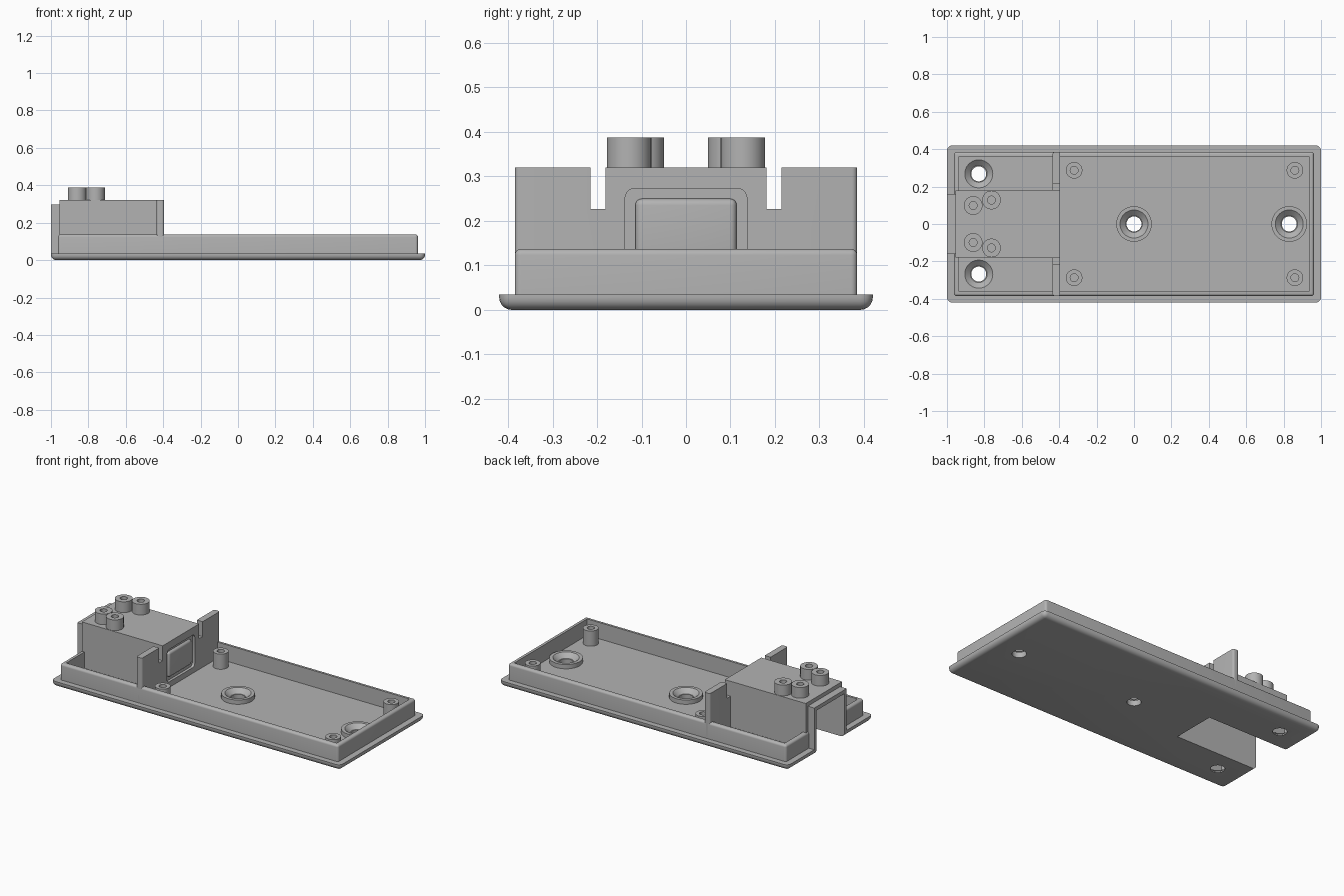
import bpy, bmesh
from mathutils import Matrix, Vector

cube = bpy.data.objects.get("Cube")
if cube:
    bpy.data.objects.remove(cube, do_unlink=True)

grey = bpy.data.materials.new("plain grey plastic")
grey.use_nodes = True
colour = (0.45, 0.45, 0.45, 1)
grey.diffuse_color = colour
grey.node_tree.nodes["Principled BSDF"].inputs["Base Color"].default_value = colour


def finish(name, bm):
    bmesh.ops.recalc_face_normals(bm, faces=bm.faces)
    mesh = bpy.data.meshes.new(name)
    bm.to_mesh(mesh)
    bm.free()
    mesh.materials.append(grey)
    ob = bpy.data.objects.new(name, mesh)
    bpy.context.collection.objects.link(ob)
    return ob


def box(name, lo, hi, radius=0, pick=None):
    """Box between two corners; edges chosen by pick(midpoint, direction) are rounded."""
    bm = bmesh.new()
    lo, hi = Vector(lo), Vector(hi)
    size = hi - lo
    bmesh.ops.create_cube(bm, size=1, matrix=Matrix.Translation((lo + hi) / 2) @ Matrix.Diagonal((*size, 1)))
    if radius:
        edges = []
        for e in bm.edges:
            a, b = e.verts[0].co, e.verts[1].co
            if pick((a + b) / 2, (b - a).normalized()):
                edges.append(e)
        bmesh.ops.bevel(bm, geom=edges, offset=radius, segments=5, profile=0.5, affect='EDGES')
    return finish(name, bm)


def cylinder(name, x, y, z0, z1, r0, r1=None):
    bm = bmesh.new()
    bmesh.ops.create_cone(bm, cap_ends=True, segments=40, radius1=r0, radius2=r0 if r1 is None else r1,
                          depth=z1 - z0, matrix=Matrix.Translation((x, y, (z0 + z1) / 2)))
    return finish(name, bm)


def combine(ob, others, operation='DIFFERENCE'):
    for other in others:
        mod = ob.modifiers.new("cut", 'BOOLEAN')
        mod.operation, mod.solver, mod.object = operation, 'EXACT', other
        bpy.context.view_layer.objects.active = ob
        bpy.ops.object.modifier_apply(modifier=mod.name)
        bpy.data.objects.remove(other, do_unlink=True)


def channel():
    return box("channel_cutter", (-1.1, -0.138, -0.1), (-0.43, 0.138, 0.272))


def vertical(m, d):
    return abs(d.z) > 0.9


FLOOR, RIM, TOP = 0.035, 0.137, 0.32
parts = []

# Base plate with rounded underside
base = box("base_plate", (-1, -0.42, 0), (1, 0.42, FLOOR), 0.028,
           lambda m, d: m.z < FLOOR - 0.001)
parts.append(base)

# Raised seats around the two centre-line screw holes
for x in (0, 0.83):
    combine(base, [cylinder("seat", x, 0, 0.02, 0.062, 0.095)], 'UNION')

# Countersunk through holes
for x, y, top in ((0, 0, 0.062), (0.83, 0, 0.062), (-0.83, 0.268, FLOOR), (-0.83, -0.268, FLOOR)):
    combine(base, [cylinder("hole", x, y, -0.1, 0.2, 0.04),
                   cylinder("countersink", x, y, top - 0.027, top + 0.001, 0.045, 0.076)])
combine(base, [channel()])

# Rim wall around the tray
rim = box("rim_wall", (-0.962, -0.385, 0.03), (0.962, 0.385, RIM), 0.014,
          lambda m, d: m.z > 0.05)
combine(rim, [box("rim_inside", (-0.936, -0.36, -0.1), (0.936, 0.36, 0.5)), channel()])
parts.append(rim)

# Hollow housing, open below and at its end, with a stepped lip
housing = box("housing", (-0.955, -0.18, 0.03), (-0.395, 0.18, TOP))
lip = box("housing_lip", (-1, -0.16, 0.03), (-0.9, 0.16, 0.296))
combine(housing, [lip], 'UNION')
combine(housing, [channel()])

# Grooved window with a rounded pad in the housing face
combine(housing, [box("window", (-0.412, -0.137, 0.07), (-0.3, 0.137, 0.273), 0.022,
                      lambda m, d: abs(d.x) > 0.9)])
parts.append(housing)
parts.append(box("window_pad", (-0.415, -0.114, 0.093), (-0.396, 0.114, 0.25), 0.015,
                 lambda m, d: abs(d.x) > 0.9 or m.x > -0.4))

for side, s in (("left", 1), ("right", -1)):
    # Partition fins with a notch beside the housing
    y0, y1 = sorted((s * 0.178, s * 0.385))
    fin = box(side + "_partition_fin", (-0.435, y0, 0.03), (-0.395, y1, TOP), 0.012,
              lambda m, d: vertical(m, d) and abs(m.y) > 0.3)
    n0, n1 = sorted((s * 0.1805, s * 0.215))
    combine(fin, [box("notch", (-0.5, n0, 0.227), (-0.3, n1, 0.5))])
    parts.append(fin)

    # Tubular posts on the tray floor and on the housing roof
    for name, x, y, z0, z1, r in (("inner_tray_post", -0.32, 0.287, 0.03, 0.13, 0.044),
                                  ("outer_tray_post", 0.86, 0.287, 0.03, 0.13, 0.044),
                                  ("end_roof_post", -0.86, 0.099, TOP - 0.01, 0.387, 0.05),
                                  ("inner_roof_post", -0.762, 0.128, TOP - 0.01, 0.387, 0.05)):
        post = cylinder(side + "_" + name, x, s * y, z0, z1, r)
        combine(post, [cylinder("bore", x, s * y, z1 - 0.055, z1 + 0.1, 0.021)])
        parts.append(post)

# Smooth the curved surfaces, keeping edges crisp
bpy.ops.object.select_all(action='DESELECT')
for ob in parts:
    ob.select_set(True)
bpy.context.view_layer.objects.active = base
bpy.ops.object.shade_smooth_by_angle(angle=0.6)
